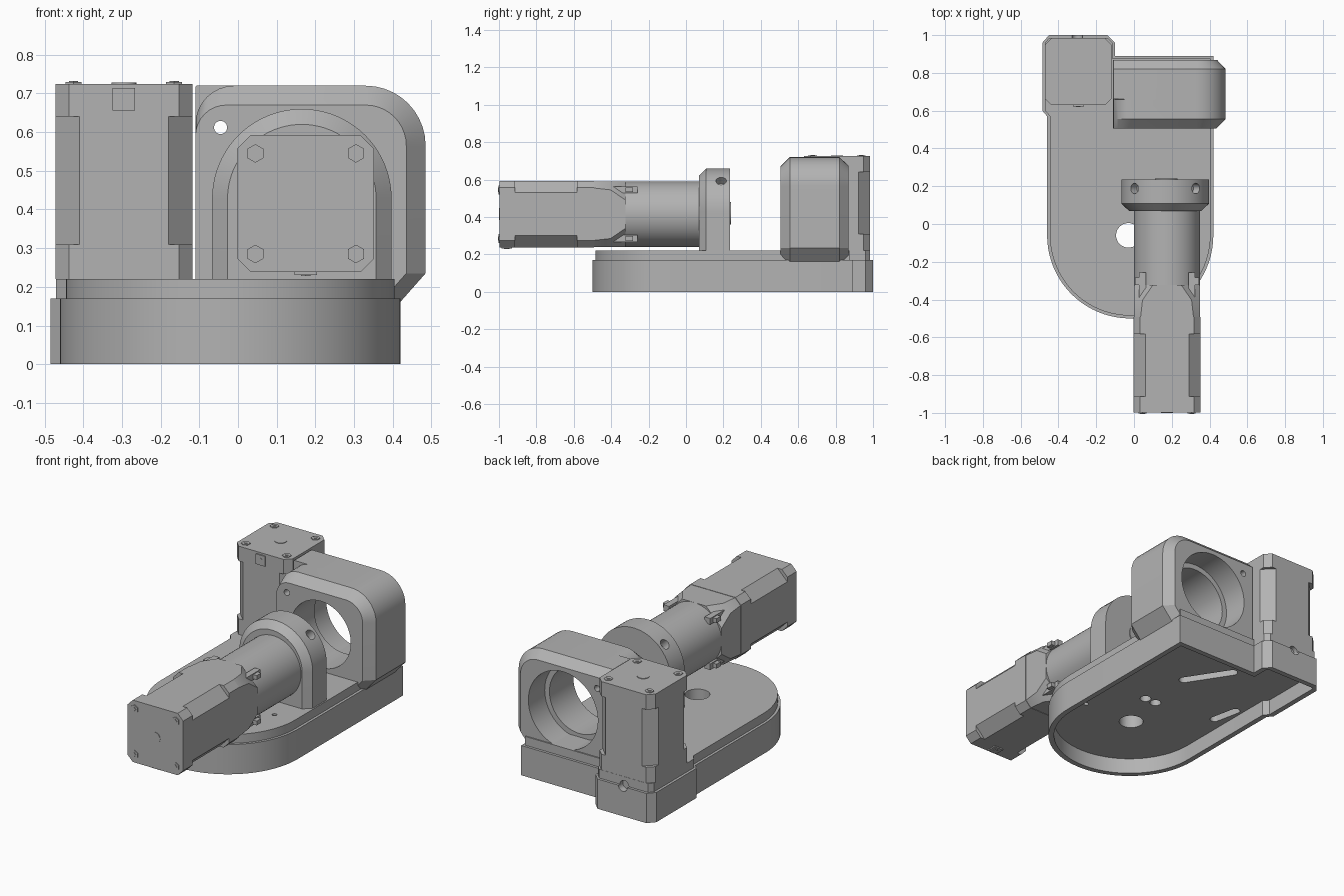
import bpy
import bmesh
from math import cos, sin, pi, radians
from mathutils import Vector, Matrix

default_cube = bpy.data.objects.get("Cube")
if default_cube:
    bpy.data.objects.remove(default_cube, do_unlink=True)

grey = bpy.data.materials.new("machined grey")
grey.diffuse_color = (0.45, 0.45, 0.45, 1)
grey.use_nodes = True
grey.node_tree.nodes["Principled BSDF"].inputs["Base Color"].default_value = (0.45, 0.45, 0.45, 1)


def finish(name, bm, matrix=None):
    """Turn a bmesh into a named grey object."""
    if matrix:
        bm.transform(matrix)
    bmesh.ops.recalc_face_normals(bm, faces=bm.faces)
    mesh = bpy.data.meshes.new(name)
    bm.to_mesh(mesh)
    bm.free()
    mesh.materials.append(grey)
    obj = bpy.data.objects.new(name, mesh)
    bpy.context.collection.objects.link(obj)
    return obj


def loft(name, rings, matrix=None):
    """Skin a list of equal-length rings and cap both ends."""
    bm = bmesh.new()
    loops = [[bm.verts.new(p) for p in ring] for ring in rings]
    count = len(loops[0])
    for a, b in zip(loops, loops[1:]):
        for i in range(count):
            j = (i + 1) % count
            bm.faces.new((a[i], a[j], b[j], b[i]))
    bm.faces.new(loops[0])
    bm.faces.new(loops[-1])
    return finish(name, bm, matrix)


def flat(points, z):
    return [(x, y, z) for x, y in points]


def upright(points, y):
    return [(x, y, z) for x, z in points]


def arc(cx, cy, r, start, end, steps):
    angles = [radians(start + (end - start) * i / steps) for i in range(steps + 1)]
    return [(cx + r * cos(a), cy + r * sin(a)) for a in angles]


def rod(name, start, end, r, sides=48, matrix=None):
    start, end = Vector(start), Vector(end)
    axis = end - start
    bm = bmesh.new()
    bmesh.ops.create_cone(bm, cap_ends=True, segments=sides, radius1=r, radius2=r, depth=axis.length)
    place = Matrix.Translation((start + end) / 2) @ axis.to_track_quat("Z", "Y").to_matrix().to_4x4()
    return finish(name, bm, matrix @ place if matrix else place)


def box(name, centre, size, matrix=None):
    bm = bmesh.new()
    bmesh.ops.create_cube(bm, size=1)
    place = Matrix.Translation(centre) @ Matrix.Diagonal((*size, 1))
    return finish(name, bm, matrix @ place if matrix else place)


def cut(target, cutter):
    """Subtract a cutter and throw it away."""
    mod = target.modifiers.new("cut", "BOOLEAN")
    mod.operation = "DIFFERENCE"
    mod.solver = "EXACT"
    mod.object = cutter
    bpy.context.view_layer.objects.active = target
    bpy.ops.object.modifier_apply(modifier=mod.name)
    bpy.data.objects.remove(cutter, do_unlink=True)


def octagon(half, chamfer):
    k = half - chamfer
    return [(half, -k), (half, k), (k, half), (-k, half), (-half, k), (-half, -k), (-k, -half), (k, -half)]


# Base tray: rounded front, wider corner pocket for the upright motor
def outline(d):
    left, pocket, back = -0.46 + d, -0.485 + d, 1 - d
    return arc(-0.02, -0.06, 0.44 - d, 180, 360, 40) + [
        (0.42 - d, 0.89 - d), (-0.1 - d, 0.89 - d), (-0.1 - d, 0.96), (-0.14, back),
        (-0.45, back), (pocket, 0.96), (pocket, 0.6), (left, 0.57)]


base = loft("base_tray", [flat(outline(0), 0), flat(outline(0), 0.17),
                          flat(outline(0.015), 0.17), flat(outline(0.015), 0.22)])
cut(base, loft("cavity", [flat(outline(0.03), -0.05), flat(outline(0.03), 0.09)]))
# Through holes in the floor, then blind slots
floor_holes = [(-0.03, -0.06, 0.065), (-0.32, -0.06, 0.015), (0.28, -0.07, 0.013),
               (0.25, 0.17, 0.03), (0.07, 0.18, 0.03), (0, 0.18, 0.03), (-0.16, 0.69, 0.015),
               (-0.295, 0.81, 0.095), (-0.43, 0.69, 0.013)]
for x, y, r in floor_holes:
    cut(base, rod("hole", (x, y, 0.05), (x, y, 0.3), r, 32))
for start, end, r in (((0.04, 0.47), (-0.11, 0.7), 0.028), ((-0.36, 0.25), (-0.39, 0.39), 0.025)):
    direction = (Vector(end) - Vector(start)).normalized()
    side = Vector((-direction.y, direction.x))
    ring = [Vector(p) + side * r * cos(a * pi / 12) + direction * s * r * sin(a * pi / 12)
            for p, s, order in ((end, 1, range(13)), (start, -1, range(12, -1, -1))) for a in order]
    cut(base, loft("slot", [flat(ring, 0.05), flat(ring, 0.15)]))
cut(base, rod("cable_notch", (-0.3, 0.96, 0.17), (-0.3, 1.1, 0.17), 0.028, 24))


# Bearing housing: chamfered front and back, overhanging the base on one side
def housing_profile(d, r):
    top, right = 0.72 - d, 0.485 - d
    return ([(-0.11, 0.15), (0.41 - d, 0.15), (right, 0.235)]
            + arc(0.33, 0.565, 0.155 - d, 0, 90, 10)
            + arc(-0.11 + r, top - r, r, 90, 180, 8))


housing = loft("bearing_housing", [upright(housing_profile(d, r), y) for y, d, r in (
    (0.505, 0.05, 0.08), (0.555, 0, 0.1), (0.66, 0, 0.1), (0.661, 0, 0.004),
    (0.82, 0, 0.004), (0.868, 0.045, 0.004))])
for r, near, far in ((0.19, 0.4, 1), (0.21, 0.4, 0.58), (0.22, 0.72, 1)):
    cut(housing, rod("bore", (0.17, near, 0.43), (0.17, far, 0.43), r, 64))
cut(housing, rod("pin_hole", (-0.045, 0.4, 0.612), (-0.045, 1, 0.612), 0.017, 24))


# Arched gearbox mount with a chamfered front
def arch(d):
    r = 0.232 - d
    return [(0.165 - r, 0.2), (0.165 + r, 0.2)] + arc(0.165, 0.428, r, 0, 180, 40)


mount = loft("gearbox_mount", [upright(arch(0.04), 0.07), upright(arch(0), 0.108), upright(arch(0), 0.235)])
cut(mount, rod("output_recess", (0.17, 0.165, 0.42), (0.17, 0.4, 0.42), 0.165, 64))
for side in (-1, 1):
    cut(mount, rod("side_hole", (0.165 + side * 0.13, 0.188, 0.56),
                   (0.165 + side * 0.25, 0.188, 0.68), 0.028, 24))

# Output hub and its three arms
rod("output_hub", (0.17, 0.12, 0.42), (0.17, 0.24, 0.42), 0.06)
for i in range(3):
    turn = Matrix.Translation((0.17, 0.195, 0.42)) @ Matrix.Rotation(i * 2 * pi / 3, 4, "Y")
    box("output_arm", (0, 0, 0.08), (0.045, 0.07, 0.15), turn)


# Square motor, built upright and then placed
def motor(name, matrix):
    half, length = 0.177, 0.505
    heights = ((0, 0.035), (0.09, 0.035), (0.09, 0.062), (0.42, 0.062), (0.42, 0.035), (length, 0.035))
    loft(name + "_body", [flat(octagon(half, c), z) for z, c in heights], matrix)
    for x in (-0.13, 0.13):
        for y in (-0.13, 0.13):
            rod(name + "_screw", (x, y, length - 0.01), (x, y, length + 0.004), 0.024, 6, matrix)
            rod(name + "_screw_tip", (x, y, length), (x, y, length + 0.007), 0.012, 4, matrix)
    rod(name + "_centre_cap", (0, 0, length - 0.01), (0, 0, length + 0.003), 0.032, 24, matrix)
    box(name + "_connector", (0, -half, length - 0.04), (0.058, 0.014, 0.058), matrix)
    rod(name + "_connector_pin", (0, -half, length - 0.04), (0, -half - 0.01, length - 0.04), 0.014, 6, matrix)


motor("upright_motor", Matrix.Translation((-0.295, 0.807, 0.22)))
lying = Matrix.Translation((0.175, -0.493, 0.415)) @ Matrix.Rotation(pi / 2, 4, "X")
motor("lying_motor", lying)

# Gearbox: barrel, tapered square adapter and corner lugs
rod("gearbox_barrel", (0.175, -0.4, 0.415), (0.175, 0.1, 0.415), 0.175, 64)
loft("gearbox_adapter", [flat(octagon(0.175, c), z) for z, c in
                         ((0, 0.035), (-0.09, 0.045), (-0.17, 0.1))], lying)
for x in (-1, 1):
    for y in (-1, 1):
        box("adapter_lug", (x * 0.13, y * 0.13, -0.13), (0.035, 0.035, 0.21), lying)
        box("lug_foot", (x * 0.145, y * 0.13, -0.19), (0.05, 0.025, 0.04), lying)

# Smooth round surfaces, keep machined edges sharp
bpy.ops.object.select_all(action="DESELECT")
for obj in bpy.context.collection.objects:
    if obj.type == "MESH" and grey.name in obj.data.materials:
        obj.select_set(True)
        bpy.context.view_layer.objects.active = obj
bpy.ops.object.shade_smooth_by_angle(angle=radians(25))
